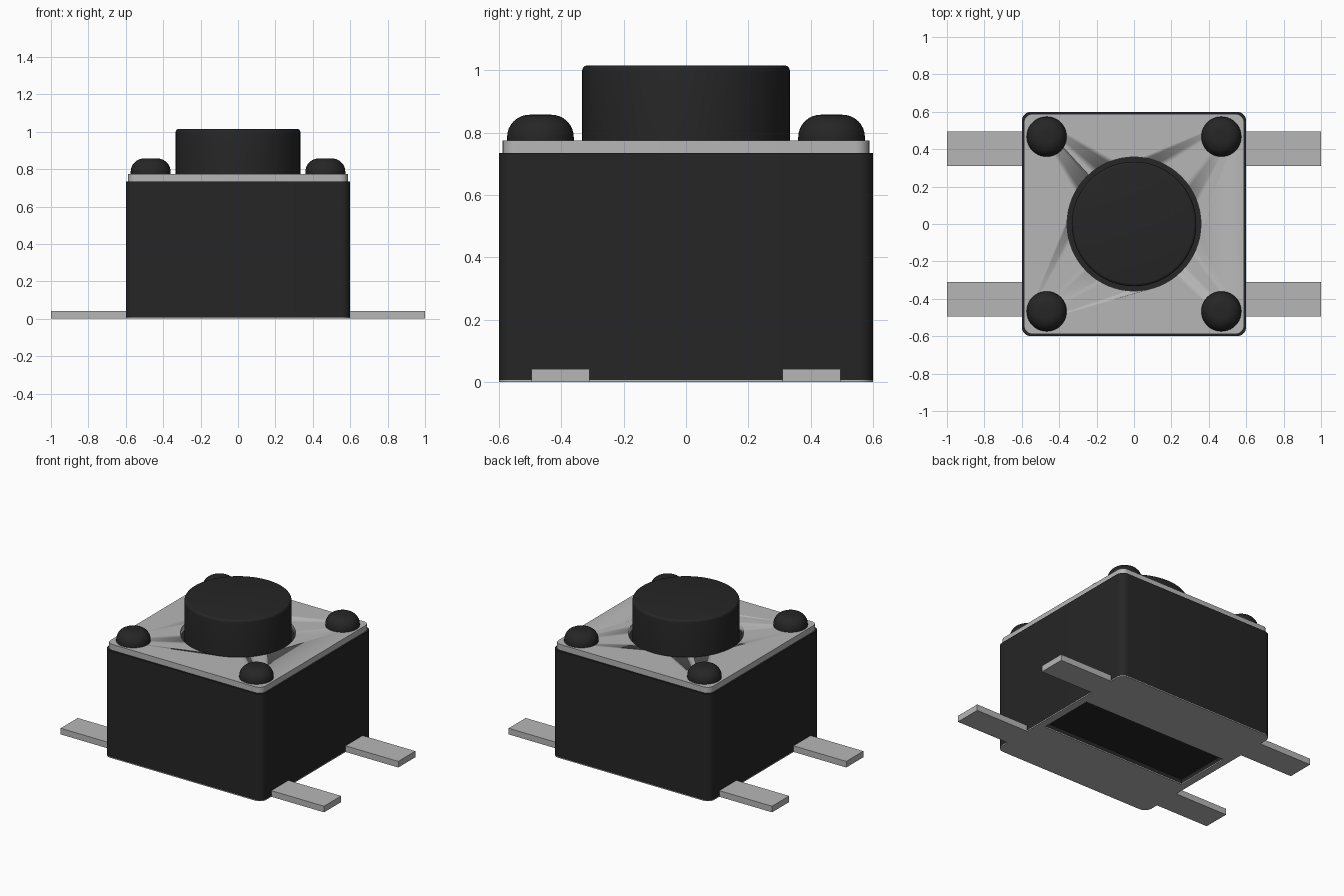
import bpy, bmesh
from math import pi, sin, cos, radians

cube = bpy.data.objects.get("Cube")
if cube:
    bpy.data.objects.remove(cube, do_unlink=True)


def material(name, value):
    m = bpy.data.materials.new(name)
    m.use_nodes = True
    color = (value, value, value, 1)
    m.diffuse_color = color
    m.node_tree.nodes["Principled BSDF"].inputs["Base Color"].default_value = color
    return m


black = material("black plastic", 0.019)
metal = material("grey metal", 0.47)


def finish(obj, name, mat):
    obj.name = obj.data.name = name
    obj.data.materials.clear()
    obj.data.materials.append(mat)
    bpy.ops.object.select_all(action="DESELECT")
    obj.select_set(True)
    bpy.context.view_layer.objects.active = obj
    bpy.ops.object.shade_smooth_by_angle(angle=radians(35))
    return obj


def box(name, mat, x, y, z, corner=0):
    """Box from (min, max) ranges, with optionally rounded upright edges."""
    bm = bmesh.new()
    bmesh.ops.create_cube(bm, size=1)
    for v in bm.verts:
        for i, (lo, hi) in enumerate((x, y, z)):
            v.co[i] = hi if v.co[i] > 0 else lo
    if corner:
        upright = [e for e in bm.edges
                   if abs(e.verts[0].co.z - e.verts[1].co.z) > 1e-5]
        bmesh.ops.bevel(bm, geom=upright, offset=corner, segments=6,
                        profile=0.5, affect="EDGES")
    mesh = bpy.data.meshes.new(name)
    bm.to_mesh(mesh)
    bm.free()
    obj = bpy.data.objects.new(name, mesh)
    bpy.context.collection.objects.link(obj)
    return finish(obj, name, mat)


def lathe(name, mat, profile, center=(0, 0), sides=64):
    """Turned part from (radius, height) points, with flat caps."""
    verts = [(r * cos(2 * pi * i / sides), r * sin(2 * pi * i / sides), z)
             for r, z in profile for i in range(sides)]
    faces = [(k * sides + i, k * sides + (i + 1) % sides,
              (k + 1) * sides + (i + 1) % sides, (k + 1) * sides + i)
             for k in range(len(profile) - 1) for i in range(sides)]
    faces.append(tuple(reversed(range(sides))))
    faces.append(tuple(range(len(verts) - sides, len(verts))))
    mesh = bpy.data.meshes.new(name)
    mesh.from_pydata(verts, [], faces)
    obj = bpy.data.objects.new(name, mesh)
    obj.location = (*center, 0)
    bpy.context.collection.objects.link(obj)
    return finish(obj, name, mat)


def cut(obj, cutter):
    mod = obj.modifiers.new("cut", "BOOLEAN")
    mod.operation = "DIFFERENCE"
    mod.solver = "EXACT"
    mod.object = cutter
    bpy.ops.object.select_all(action="DESELECT")
    obj.select_set(True)
    bpy.context.view_layer.objects.active = obj
    # cuts come before the smoothing modifier or data
    bpy.ops.object.modifier_move_to_index(modifier=mod.name, index=0)
    bpy.ops.object.modifier_apply(modifier=mod.name)


# Housing and the thin metal base under it, with a shared recess
side = (-0.6, 0.6)
housing = box("housing", black, side, side, (0.006, 0.735), 0.05)
base = box("base_plate", metal, side, side, (0, 0.006), 0.05)
recess = box("recess_cutter", black, (-0.55, 0.55), (-0.2, 0.2), (-0.1, 0.035))
cut(housing, recess)
cut(base, recess)

# Cover plate with a round opening for the button
rim = (-0.588, 0.588)
cover = box("cover_plate", metal, rim, rim, (0.735, 0.775), 0.045)
opening = lathe("opening_cutter", black, [(0.358, 0.6), (0.358, 0.9)])
cut(cover, opening)
for helper in (recess, opening):
    bpy.data.objects.remove(helper, do_unlink=True)

# Push button with a softened top edge
edge = [(0.317 + 0.016 * cos(a * pi / 8), 0.999 + 0.016 * sin(a * pi / 8))
        for a in range(5)]
lathe("button", black, [(0.333, 0.72)] + edge)

# Flat-topped round rivets and the four terminals
dome = [(0.035 + 0.072 * cos(a * pi / 16), 0.785 + 0.072 * sin(a * pi / 16))
        for a in range(9)]
for sx, left in ((1, "left"), (-1, "right")):
    for sy, end in ((1, "back"), (-1, "front")):
        lathe(f"rivet_{end}_{left}", black, [(0.107, 0.77)] + dome,
              (sx * 0.467, sy * 0.467), 40)
        box(f"terminal_{end}_{left}", metal, sorted((sx * 0.59, sx)),
            sorted((sy * 0.31, sy * 0.495)), (0, 0.042))
